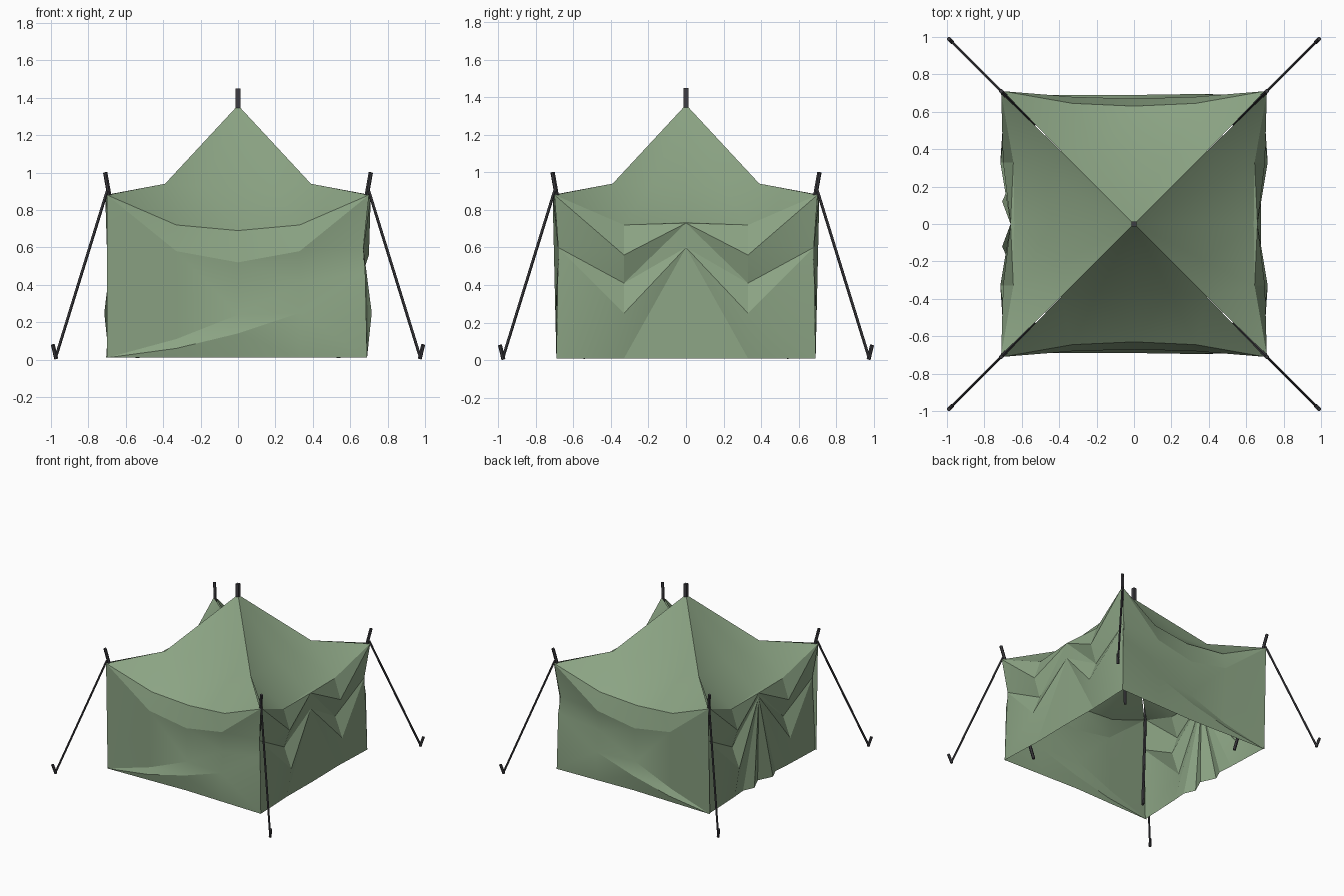
import bpy, bmesh, math
from mathutils import Vector, Matrix

if "Cube" in bpy.data.objects:
    bpy.data.objects.remove(bpy.data.objects["Cube"])


def material(name, rgb):
    m = bpy.data.materials.new(name)
    m.diffuse_color = (*rgb, 1)
    m.use_nodes = True
    m.node_tree.nodes["Principled BSDF"].inputs["Base Color"].default_value = m.diffuse_color
    return m


canvas = material("green canvas", (0.26, 0.37, 0.23))
dark = material("dark pole", (0.05, 0.048, 0.055))


def sheet(name, rows, turn, smooth):
    """Cloth strip: rows (top to bottom) of (along, outward, height) points."""
    rot = Matrix.Rotation(math.radians(turn), 3, 'Z')
    bm = bmesh.new()
    grid = [[bm.verts.new(rot @ Vector((u, -o, z))) for u, o, z in r] for r in rows]
    for a, b in zip(grid, grid[1:]):
        for i in range(len(a) - 1):
            bm.faces.new((a[i], b[i], b[i + 1], a[i + 1]))
    bmesh.ops.remove_doubles(bm, verts=bm.verts, dist=0.0005)
    bmesh.ops.triangulate(bm, faces=bm.faces)
    me = bpy.data.meshes.new(name)
    bm.to_mesh(me)
    bm.free()
    me.materials.append(canvas)
    ob = bpy.data.objects.new(name, me)
    bpy.context.collection.objects.link(ob)
    bpy.context.view_layer.objects.active = ob
    ob.select_set(True)
    bpy.ops.object.shade_smooth_by_angle(angle=math.radians(smooth))
    ob.select_set(False)


def pole(name, a, b, r, sides=6):
    a, b = Vector(a), Vector(b)
    d = b - a
    bpy.ops.mesh.primitive_cylinder_add(vertices=sides, radius=r, depth=d.length, location=(a + b) / 2)
    ob = bpy.context.object
    ob.rotation_euler = d.to_track_quat('Z', 'Y').to_euler()
    if sides == 4:
        ob.rotation_euler.z += math.pi / 4
    ob.name = name
    ob.data.materials.append(dark)
    ob.select_set(False)


def sym(*half):
    """Mirror a row given from its right end to its middle."""
    return [(-u, o, z) for u, o, z in half] + [p for p in half[-2::-1]]


def flip(rows):
    return [[(-u, o, z) for u, o, z in reversed(r)] for r in rows]


corner = (0.70, 0.71, 0.88)
fold = sym(corner, (0.33, 0.645, 0.72), (0, 0.63, 0.69))
fold_side = sym(corner, (0.33, 0.645, 0.72), (0, 0.64, 0.735))
eave = sym(corner, (0.33, 0.68, 0.58), (0, 0.67, 0.52))
eave_side = sym(corner, (0.33, 0.70, 0.56), (0, 0.66, 0.73))

# Sagging roof panels, meeting in sharp hips
ridge = [(0, 0, 1.36)] * 5
mid = sym((0.39, 0.39, 0.94), (0.19, 0.365, 0.925), (0, 0.355, 0.92))
for name, turn, edge in (("front", 0, fold), ("right", 90, fold_side),
                         ("back", 180, fold), ("left", -90, fold_side)):
    sheet(name + "_roof", [ridge, mid, edge], turn, 40)

# Hanging roof edge
for name, turn, a, b in (("front", 0, fold, eave), ("right", 90, fold_side, eave_side),
                         ("back", 180, fold, eave), ("left", -90, fold_side, eave_side)):
    sheet(name + "_roof_edge", [a, b], turn, 20)

# Front and back walls with a diagonal fold
wall = [
    eave,
    [(-0.70, 0.69, 0.01), (-0.33, 0.665, 0.11), (0, 0.655, 0.24), (0.33, 0.655, 0.41), (0.67, 0.67, 0.60)],
    [(-0.70, 0.69, 0.01), (-0.33, 0.69, 0.06), (0, 0.69, 0.14), (0.33, 0.695, 0.25), (0.68, 0.685, 0.47)],
    [(-0.70, 0.69, 0.01), (-0.33, 0.68, 0.01), (0, 0.67, 0.01), (0.33, 0.68, 0.01), (0.69, 0.69, 0.01)],
]
sheet("front_wall", wall, 0, 20)
sheet("back_wall", flip(wall), 180, 20)

# Side walls gathered up at the middle
gather = sym((0.68, 0.67, 0.60), (0.33, 0.65, 0.41), (0, 0.66, 0.73))
for name, turn, top in (("right", 90, 0.60), ("left", -90, 0.70)):
    flare = sym((0.69, 0.69, 0.01), (0.33, 0.715, 0.25), (0, 0.66, top))
    hem = sym((0.69, 0.69, 0.01), (0.33, 0.675, 0.01), (0, 0.66, top))
    sheet(name + "_wall", [eave_side, gather, flare, hem], turn, 20)
    if name == "right":
        skirt = sym((0.33, 0.675, 0.01), (0, 0.68, 0.01))
    else:
        skirt = sym((0.33, 0.675, 0.01), (0.21, 0.665, 0.01), (0.12, 0.705, 0.01), (0, 0.65, 0.01))
    sheet(name + "_wall_pleats", [[(0, 0.66, top)] * len(skirt), skirt], turn, 10)

# Peak pole stub, leaning corner poles, guy ropes and pegs
pole("peak_pole", (0, 0, 1.25), (0, 0, 1.45), 0.018, 4)
for sx in (-1, 1):
    for sy in (-1, 1):
        def at(d, z):
            return (sx * d, sy * d, z)
        pole("corner_pole", at(0.535, 0.01), at(0.71, 1.0), 0.012)
        pole("guy_rope", at(0.70, 0.90), at(0.975, 0.01), 0.008)
        pole("peg", at(0.972, 0.005), at(0.99, 0.08), 0.011)
